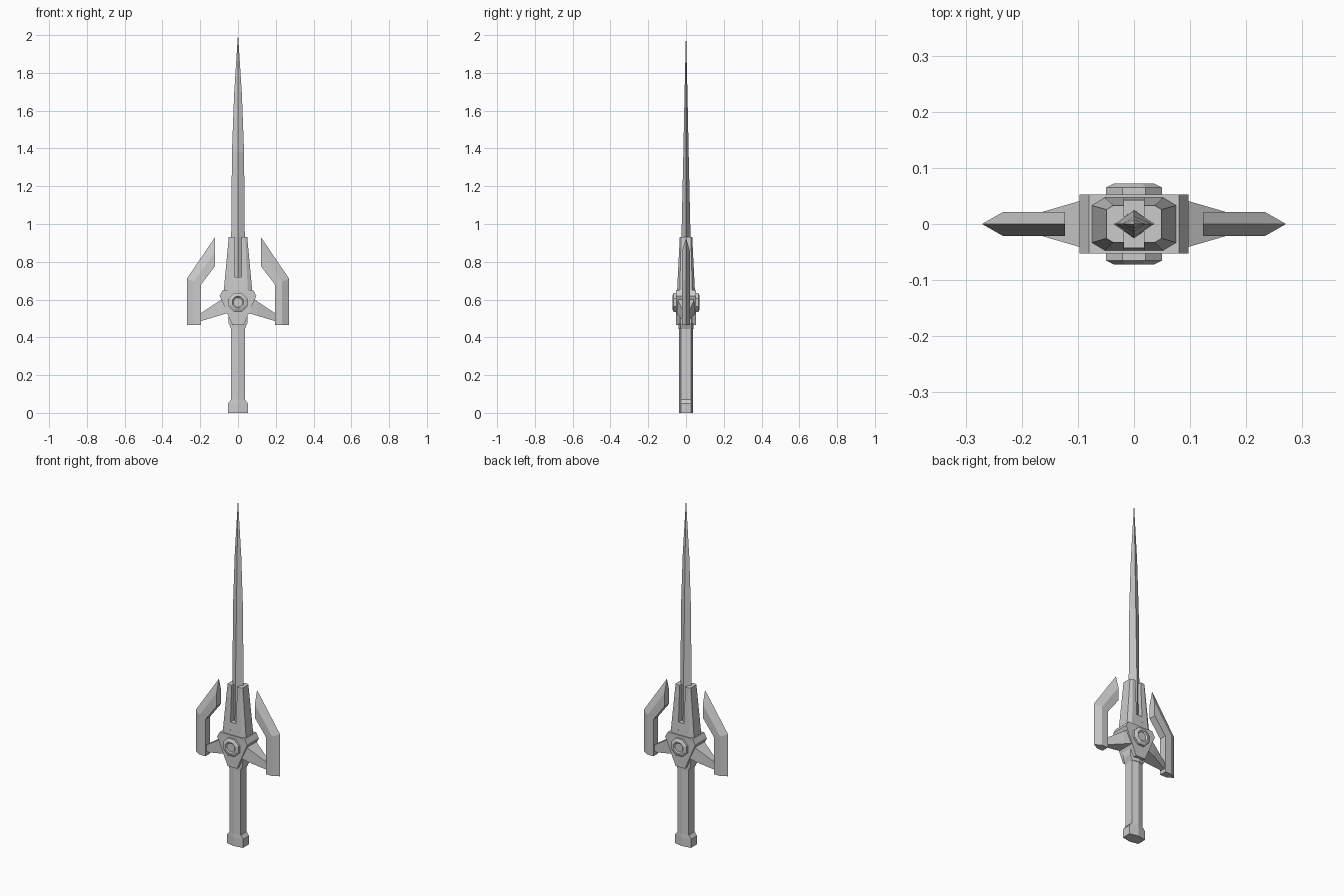
import bpy, bmesh, math

if "Cube" in bpy.data.objects:
    bpy.data.objects.remove(bpy.data.objects["Cube"])


def loft(name, sections, mirror=None):
    """Skin closed rings of equal point count, cap both ends, optionally mirror ('X' or 'Y')."""
    bm = bmesh.new()
    rings = [[bm.verts.new(p) for p in s] for s in sections]
    n = len(rings[0])
    for a, b in zip(rings, rings[1:]):
        for i in range(n):
            j = (i + 1) % n
            bm.faces.new((a[i], a[j], b[j], b[i]))
    bm.faces.new(rings[0][::-1])
    bm.faces.new(rings[-1])
    if mirror:
        geo = bm.verts[:] + bm.edges[:] + bm.faces[:]
        dup = bmesh.ops.duplicate(bm, geom=geo)["geom"]
        axis = 0 if mirror == 'X' else 1
        for v in dup:
            if isinstance(v, bmesh.types.BMVert):
                v.co[axis] *= -1
    bmesh.ops.remove_doubles(bm, verts=bm.verts[:], dist=1e-5)
    bmesh.ops.recalc_face_normals(bm, faces=bm.faces[:])
    me = bpy.data.meshes.new(name)
    bm.to_mesh(me)
    bm.free()
    ob = bpy.data.objects.new(name, me)
    bpy.context.collection.objects.link(ob)
    return ob


def diamond(z, w, t):
    return [(w, 0, z), (0, t, z), (-w, 0, z), (0, -t, z)]


def hexa(z, w, side=0.027, ridge=0.037):
    return [(w, -side, z), (w, side, z), (0, ridge, z),
            (-w, side, z), (-w, -side, z), (0, -ridge, z)]


# Blade: tapering diamond section
loft("blade", [diamond(*s) for s in (
    (0.66, 0.037, 0.026), (0.93, 0.036, 0.024), (1.38, 0.032, 0.014),
    (1.68, 0.021, 0.008), (2.0, 0.0006, 0.0006))])

# Grip, pommel and collar
loft("grip", [hexa(0.04, 0.036), hexa(0.48, 0.036)])
loft("pommel", [hexa(0, 0.052), hexa(0.05, 0.052), hexa(0.07, 0.037)])
loft("collar", [hexa(0.445, 0.036, 0.03, 0.04), hexa(0.475, 0.05, 0.03, 0.04),
                hexa(0.56, 0.05, 0.03, 0.04)])


# Prongs clasping the blade, with the filler below the slot
def prong(z, w, d, c):
    return [(0.018, -d, z), (w - c, -d, z), (w, -d + c * 0.6, z),
            (w, d - c * 0.6, z), (w - c, d, z), (0.018, d, z)]


loft("blade_prongs", [prong(0.63, 0.077, 0.048, 0.024),
                      prong(0.93, 0.049, 0.033, 0.012)], 'X')
loft("prong_base", [[(-0.018, -d, z), (0.018, -d, z), (0.018, d, z), (-0.018, d, z)]
                    for z, d in ((0.63, 0.048), (0.72, 0.043))])

# Central shield-shaped hub, extruded front to back
shield = [(-0.03, 0.465), (0.03, 0.465), (0.097, 0.62),
          (0.08, 0.65), (-0.08, 0.65), (-0.097, 0.62)]
loft("guard_hub", [[(x, y, z) for x, z in shield] for y in (-0.053, 0.053)])


# Octagonal bosses on the front and back
def octagon(r, y):
    r /= math.cos(math.pi / 8)
    return [(r * math.cos(a), y, 0.585 + r * math.sin(a))
            for a in (math.pi / 8 + k * math.pi / 4 for k in range(8))]


loft("hub_bosses", [octagon(*s) for s in (
    (0.05, -0.05), (0.05, -0.065), (0.036, -0.072), (0.03, -0.072), (0.024, -0.066))], 'Y')

# Arms joining hub to wings
loft("guard_arms", [[(x, -d, z0), (x, d, z0), (x, d, z1), (x, -d, z1)]
                    for x, d, z0, z1 in ((0.05, 0.05, 0.53, 0.625),
                                         (0.10, 0.04, 0.515, 0.592),
                                         (0.21, 0.008, 0.482, 0.518))], 'X')


# Bent wings with a sharpened outer edge
def wing(inner, shoulder, edge, t=0.021):
    (xi, zi), (xs, zs), (xe, ze) = inner, shoulder, edge
    return [(xi, -t, zi), (xs, -t, zs), (xe, 0, ze), (xs, t, zs), (xi, t, zi)]


loft("guard_wings", [
    wing((0.195, 0.465), (0.234, 0.465), (0.271, 0.465)),
    wing((0.195, 0.68), (0.234, 0.695), (0.271, 0.71)),
    wing((0.123, 0.775), (0.123, 0.853), (0.123, 0.928))], 'X')
